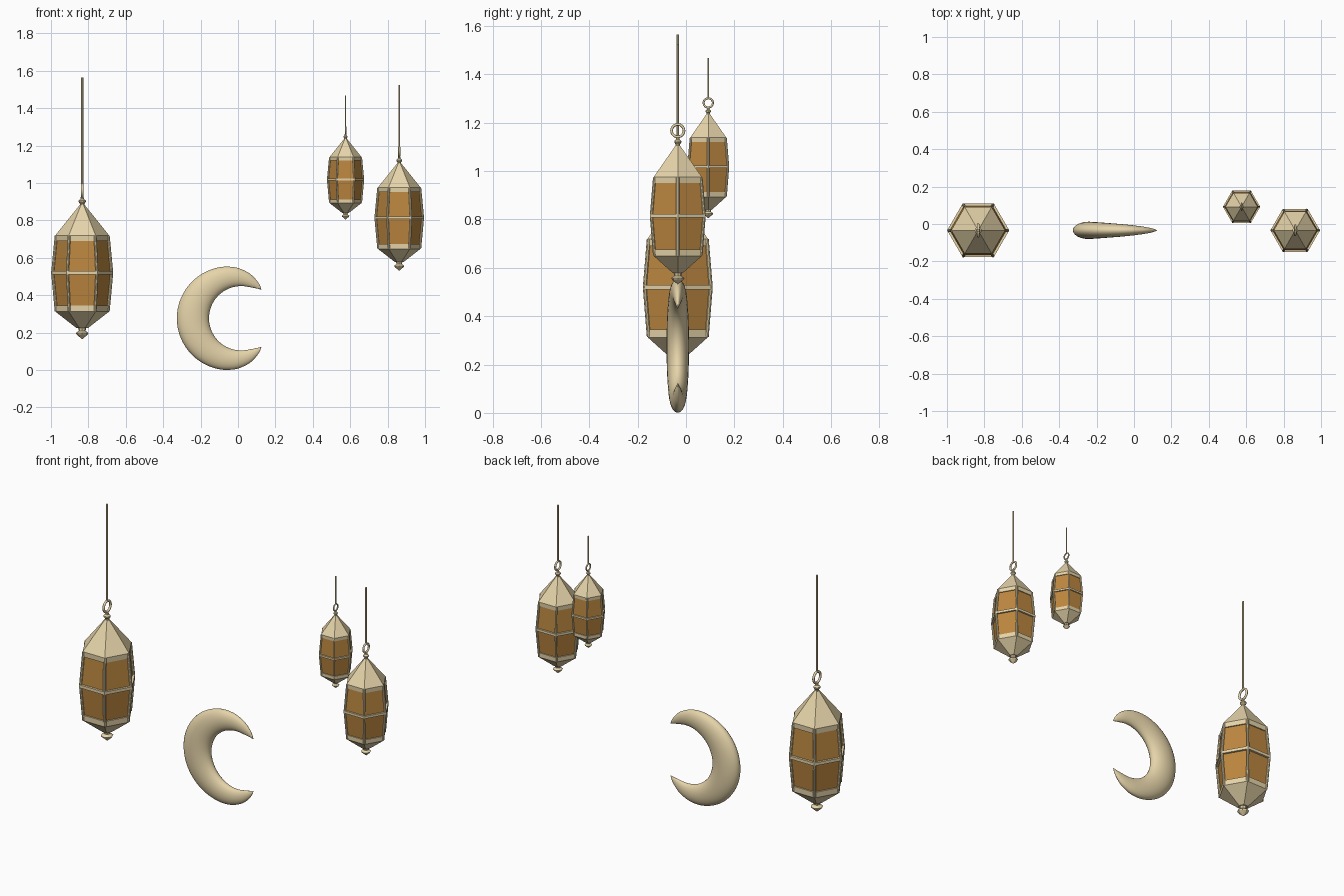
import bpy, bmesh, math
from mathutils import Vector

if "Cube" in bpy.data.objects:
    bpy.data.objects.remove(bpy.data.objects["Cube"])


def material(name, color):
    m = bpy.data.materials.new(name)
    m.diffuse_color = color
    m.use_nodes = True
    m.node_tree.nodes["Principled BSDF"].inputs["Base Color"].default_value = m.diffuse_color
    return m


GOLD = material("pale_gold", (0.79, 0.66, 0.40, 1))
GLASS = material("amber_glass", (0.50, 0.24, 0.05, 1))


def finish(name, bm, mat, loc=(0, 0, 0), s=1.0, smooth=False):
    bmesh.ops.remove_doubles(bm, verts=bm.verts, dist=1e-5)
    bmesh.ops.recalc_face_normals(bm, faces=bm.faces)
    me = bpy.data.meshes.new(name)
    bm.to_mesh(me)
    bm.free()
    me.materials.append(mat)
    for p in me.polygons:
        p.use_smooth = smooth
    ob = bpy.data.objects.new(name, me)
    ob.location = loc
    ob.scale = (s, s, s)
    bpy.context.collection.objects.link(ob)
    return ob


def skin(bm, rings, closed_path=False):
    """Join consecutive closed rings of points with quads."""
    loops = [[bm.verts.new(p) for p in r] for r in rings]
    pairs = list(zip(loops, loops[1:]))
    if closed_path:
        pairs.append((loops[-1], loops[0]))
    for a, b in pairs:
        n = len(a)
        for i in range(n):
            j = (i + 1) % n
            bm.faces.new((a[i], a[j], b[j], b[i]))


def lathe(name, profile, mat, loc, s, n=6, closed=False, smooth=False):
    bm = bmesh.new()
    rings = [[(r * math.cos(2 * math.pi * i / n), r * math.sin(2 * math.pi * i / n), z)
              for i in range(n)] for r, z in profile]
    skin(bm, rings, closed)
    bmesh.ops.remove_doubles(bm, verts=bm.verts, dist=1e-5)
    return finish(name, bm, mat, loc, s, smooth)


def beam(bm, a, b, r, n=8):
    a, b = Vector(a), Vector(b)
    q = (b - a).to_track_quat('Z', 'Y')
    ring = [q @ Vector((r * math.cos(2 * math.pi * i / n), r * math.sin(2 * math.pi * i / n), 0))
            for i in range(n)]
    skin(bm, [[a + p for p in ring], [b + p for p in ring]])


def lantern(tag, x, y, z, s, rod_top):
    loc = (x, y, z)
    # Glass body, bulging at the middle
    lathe(tag + "_glass", [(.134, .18), (.152, 0), (.134, -.185)], GLASS, loc, s)
    # Roof and base caps with short vertical rims
    lathe(tag + "_roof", [(0, .17), (.143, .17), (.144, .20), (.014, .362), (0, .362)],
          GOLD, loc, s)
    lathe(tag + "_base", [(0, -.175), (.144, -.175), (.143, -.208), (.03, -.296), (0, -.296)],
          GOLD, loc, s)
    # Middle band
    lathe(tag + "_middle_band", [(.148, .009), (.166, .009), (.166, -.009), (.148, -.009)],
          GOLD, loc, s, closed=True)
    # Corner posts
    bm = bmesh.new()
    for i in range(6):
        c, d = math.cos(i * math.pi / 3), math.sin(i * math.pi / 3)
        p = [(r * c, r * d, h) for r, h in ((.139, .198), (.158, 0), (.139, -.205))]
        beam(bm, p[0], p[1], .008)
        beam(bm, p[1], p[2], .008)
    finish(tag + "_posts", bm, GOLD, loc, s)
    # Bottom finial and top knob
    lathe(tag + "_finial", [(0, -.29), (.022, -.294), (.018, -.31), (.034, -.322),
                            (.030, -.330), (0, -.355)], GOLD, loc, s, n=8)
    lathe(tag + "_knob", [(0, .355), (.012, .358), (.012, .370), (.019, .378),
                          (.019, .386), (.010, .394), (.008, .405), (0, .405)],
          GOLD, loc, s, n=10)
    # Hanging ring, facing sideways
    bm = bmesh.new()
    rings = []
    for i in range(28):
        t = 2 * math.pi * i / 28
        rings.append([])
        for k in range(8):
            u = 2 * math.pi * k / 8
            r = .032 + .007 * math.cos(u)
            rings[-1].append((.007 * math.sin(u), r * math.cos(t), .44 + r * math.sin(t)))
    skin(bm, rings, True)
    finish(tag + "_ring", bm, GOLD, loc, s, smooth=True)
    # Suspension rod
    top = (rod_top - z) / s
    lathe(tag + "_rod", [(0, .472), (.006, .472), (.006, top), (0, top)], GOLD, loc, s, n=8)


lantern("large_lantern", -.833, -.034, .520, 1.0, 1.564)
lantern("medium_lantern", .862, -.034, .815, .8, 1.525)
lantern("small_lantern", .575, .092, 1.018, .6, 1.467)


# Crescent moon: elliptical sections swept around a centre, tapering to the tips
def crescent():
    cx, cy, cz = -.05, -.034, .277
    tip = math.radians(41)
    keys = [(41, .232), (44, .239), (50, .248), (64, .264), (80, .274), (95, .277), (180, .277)]

    def outer(deg):
        for (a, ra), (b, rb) in zip(keys, keys[1:]):
            if deg <= b:
                return ra + (rb - ra) * (deg - a) / (b - a)
        return keys[-1][1]

    def inner(t):
        c = math.cos(t)
        return .067 * c + math.sqrt(.0045 * c * c + .0251)

    steps, n = 72, 24
    bm = bmesh.new()
    rings = []
    for i in range(steps + 1):
        t = tip + (2 * math.pi - 2 * tip) * i / steps
        deg = max(41, min(math.degrees(t), 360 - math.degrees(t)))
        ro, ri = outer(deg), inner(t)
        ri += .016 * max(0, (60 - deg) / 19) ** 2   # inner edge meets the tip
        mid, half = (ro + ri) / 2, max((ro - ri) / 2, 0)
        ring = []
        for k in range(n):
            u = 2 * math.pi * k / n
            r = mid + half * math.cos(u)
            ring.append((cx + r * math.cos(t), cy + .54 * half * math.sin(u),
                         cz + r * math.sin(t)))
        rings.append(ring)
    skin(bm, rings)
    finish("crescent_moon", bm, GOLD, smooth=True)


crescent()
